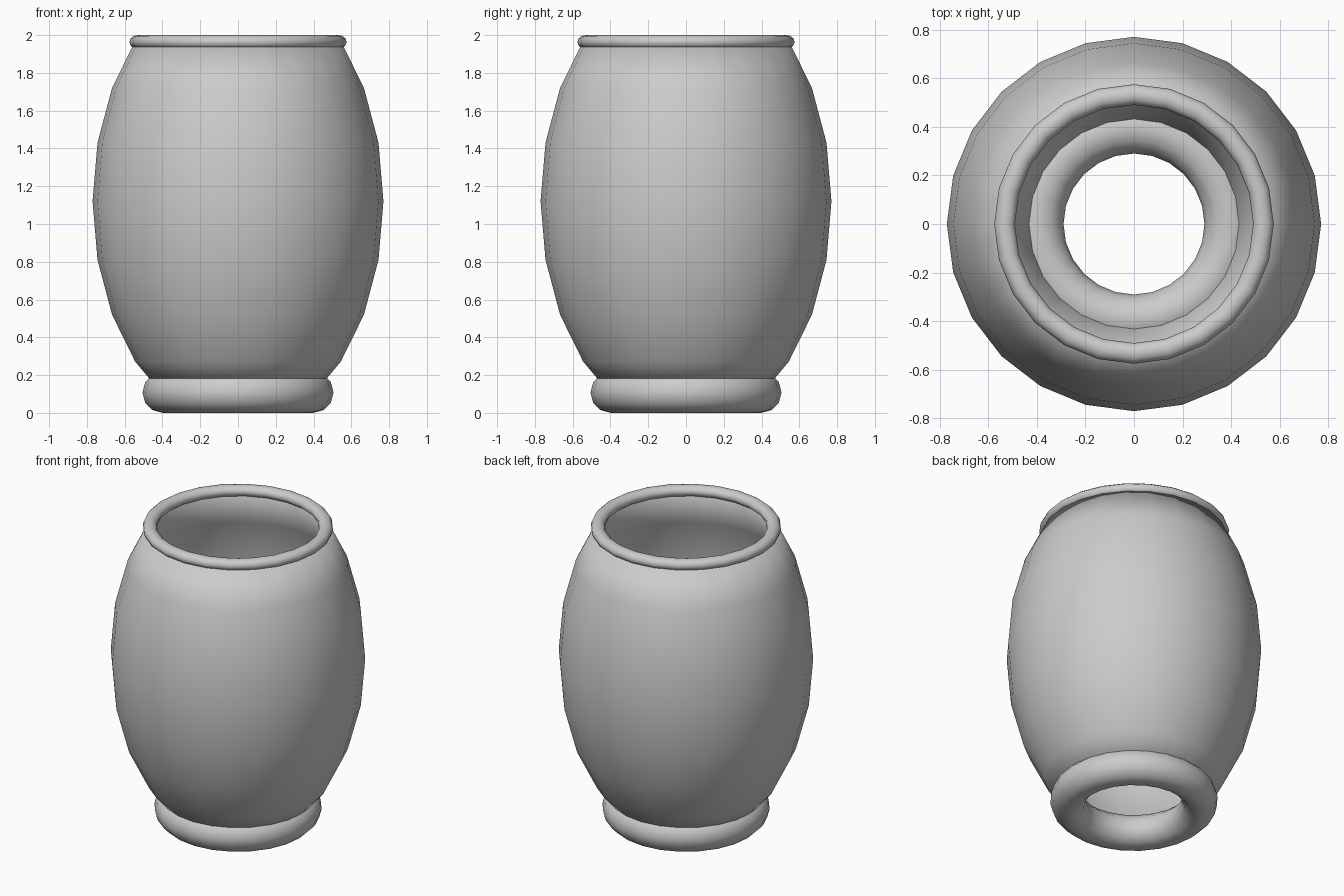
import bpy, bmesh
from math import pi, sin, cos, radians

if "Cube" in bpy.data.objects:
    bpy.data.objects.remove(bpy.data.objects["Cube"])

SEGMENTS = 24


def smooth(obj, angle=60):
    bpy.ops.object.select_all(action='DESELECT')
    bpy.context.view_layer.objects.active = obj
    obj.select_set(True)
    bpy.ops.object.shade_smooth_by_angle(angle=radians(angle))


def ring(name, outer, inner, z, half_height):
    bpy.ops.mesh.primitive_torus_add(
        major_segments=SEGMENTS, minor_segments=12,
        major_radius=(outer + inner) / 2, minor_radius=(outer - inner) / 2,
        location=(0, 0, z))
    obj = bpy.context.object
    obj.name = name
    obj.scale.z = half_height / ((outer - inner) / 2)
    bpy.ops.object.transform_apply(location=False, rotation=False, scale=True)
    smooth(obj)


# Barrel body: stretched sphere with its top and bottom bands removed
bm = bmesh.new()
bmesh.ops.create_uvsphere(bm, u_segments=SEGMENTS, v_segments=12, radius=1)
cut = [v for v in bm.verts if v.co.z > sin(pi / 4) + 0.05 or v.co.z < -sin(pi / 3) - 0.05]
bmesh.ops.delete(bm, geom=cut, context='VERTS')
for v in bm.verts:
    v.co = (v.co.x * 0.77, v.co.y * 0.77, 1.12 + v.co.z * 1.2)
bmesh.ops.recalc_face_normals(bm, faces=bm.faces)
if sum(f.normal.dot(f.calc_center_median().xy.to_3d()) for f in bm.faces) < 0:
    bmesh.ops.reverse_faces(bm, faces=bm.faces)
mesh = bpy.data.meshes.new("body")
bm.to_mesh(mesh)
bm.free()
body = bpy.data.objects.new("body", mesh)
bpy.context.collection.objects.link(body)
smooth(body)

# Wall thickness, grown inward
wall = body.modifiers.new("wall", 'SOLIDIFY')
wall.thickness = 0.045
wall.offset = -1

# Rolled rim and foot
ring("rim", 0.575, 0.49, 1.964, 0.036)
ring("foot", 0.506, 0.29, 0.108, 0.108)
